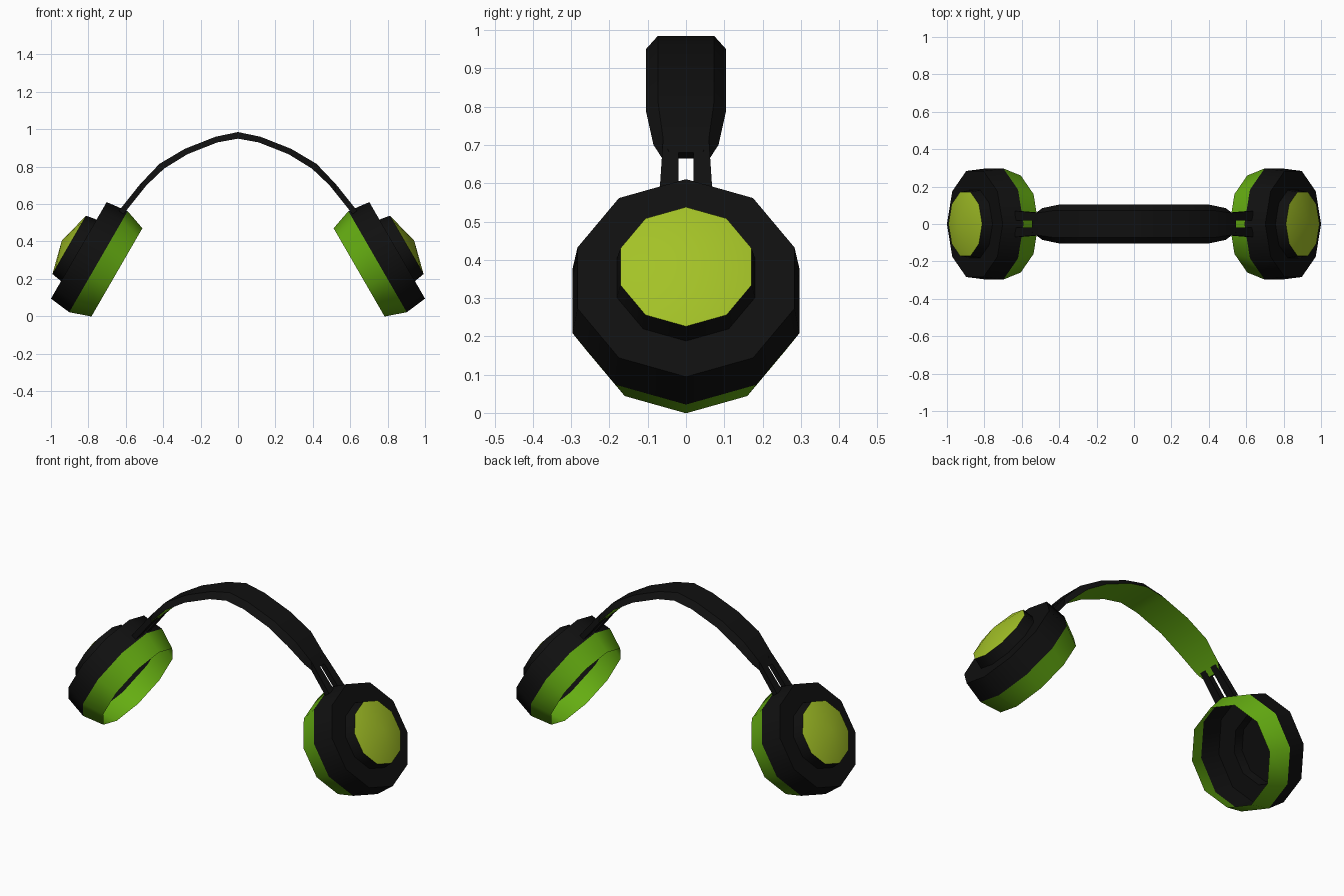
import bpy, bmesh, math
from mathutils import Vector

if "Cube" in bpy.data.objects:
    bpy.data.objects.remove(bpy.data.objects["Cube"])


def material(name, rgb):
    m = bpy.data.materials.new(name)
    m.use_nodes = True
    m.diffuse_color = (*rgb, 1)
    bsdf = m.node_tree.nodes["Principled BSDF"]
    bsdf.inputs["Base Color"].default_value = (*rgb, 1)
    bsdf.inputs["Roughness"].default_value = 0.7
    return m


black = material("black plastic", (0.005, 0.005, 0.005))
green = material("green padding", (0.13, 0.42, 0.006))
lime = material("lime cap", (0.37, 0.54, 0.02))


def finish(bm, name, mats, mirror_y=False, smooth=40):
    """Turn a left-hand part into an object mirrored to the right."""
    mesh = bpy.data.meshes.new(name)
    bm.to_mesh(mesh)
    bm.free()
    for m in mats:
        mesh.materials.append(m)
    ob = bpy.data.objects.new(name, mesh)
    bpy.context.collection.objects.link(ob)
    mod = ob.modifiers.new("Mirror", "MIRROR")
    mod.use_axis[1] = mirror_y
    bpy.ops.object.select_all(action="DESELECT")
    ob.select_set(True)
    bpy.context.view_layer.objects.active = ob
    if smooth:
        bpy.ops.object.shade_smooth_by_angle(angle=math.radians(smooth))
    return ob


# Ear cup frame: axis points outward, up lies in the cup's plane
TILT = math.radians(30)
axis = Vector((math.cos(TILT), 0, math.sin(TILT)))
up = Vector((-math.sin(TILT), 0, math.cos(TILT)))
side = Vector((0, 1, 0))
centre = Vector((0.6475, 0, 0.235))
SIDES = 10


def revolve(name, profile, mat):
    """Spin (distance, radius) pairs about the cup axis; radius 0 is a tip."""
    bm = bmesh.new()
    rings = []
    for t, r in profile:
        mid = centre + axis * t
        if r == 0:
            rings.append([bm.verts.new(mid)] * SIDES)
            continue
        angles = [math.tau * k / SIDES for k in range(SIDES)]
        rings.append([bm.verts.new(mid + up * r * math.cos(a) + side * r * math.sin(a))
                      for a in angles])
    for a, b in zip(rings, rings[1:]):
        for k in range(SIDES):
            n = (k + 1) % SIDES
            bm.faces.new(dict.fromkeys((a[k], b[k], b[n], a[n])))
    return finish(bm, name, [mat])


# Ear cups: open padding ring, stepped shell, inner floor and domed cap
revolve("ear_padding", [(0, 0.2725), (0.114, 0.312)], green)
revolve("ear_shell", [(0.114, 0.312), (0.235, 0.298), (0.235, 0.19), (0.294, 0.18)], black)
revolve("speaker_floor", [(0.285, 0.18), (0.284, 0)], black)
revolve("ear_cap", [(0.294, 0.18), (0.34, 0)], lime)

# Headband: outer x, z, inner x, z and half width of each section
sections = [
    (0, 0.985, 0, 0.95, 0.105),
    (0.12, 0.96, 0.11, 0.93, 0.105),
    (0.285, 0.895, 0.27, 0.867, 0.105),
    (0.42, 0.815, 0.395, 0.79, 0.105),
    (0.515, 0.715, 0.49, 0.70, 0.085),
    (0.545, 0.68, 0.52, 0.665, 0.062),
]
bm = bmesh.new()
loops = []
for xo, zo, xi, zi, w in sections:
    corners = ((xo, -w * 0.7, zo), (xo, w * 0.7, zo), (xi, w, zi), (xi, -w, zi))
    loops.append([bm.verts.new(c) for c in corners])
for a, b in zip(loops, loops[1:]):
    for k in range(4):
        n = (k + 1) % 4
        f = bm.faces.new((a[k], b[k], b[n], a[n]))
        f.material_index = 1 if k == 2 else 0   # underside is padded
bm.faces.new(loops[-1])
finish(bm, "headband", [black, green], smooth=25)

# Arms: a pair of slim bars joining the band to each cup
bm = bmesh.new()
ends = []
for x, z, y0, y1 in ((0.505, 0.705, 0.02, 0.06), (0.625, 0.555, 0.02, 0.07)):
    d = Vector((0.012, 0, 0.009))
    p = Vector((x, 0, z))
    ends.append([bm.verts.new(p + d * s + side * y)
                 for s, y in ((-1, y0), (-1, y1), (1, y1), (1, y0))])
a, b = ends
for k in range(4):
    n = (k + 1) % 4
    bm.faces.new((a[k], a[n], b[n], b[k]))
bm.faces.new(a)
bm.faces.new(b)
bmesh.ops.recalc_face_normals(bm, faces=bm.faces)
finish(bm, "band_arms", [black], mirror_y=True, smooth=0)
